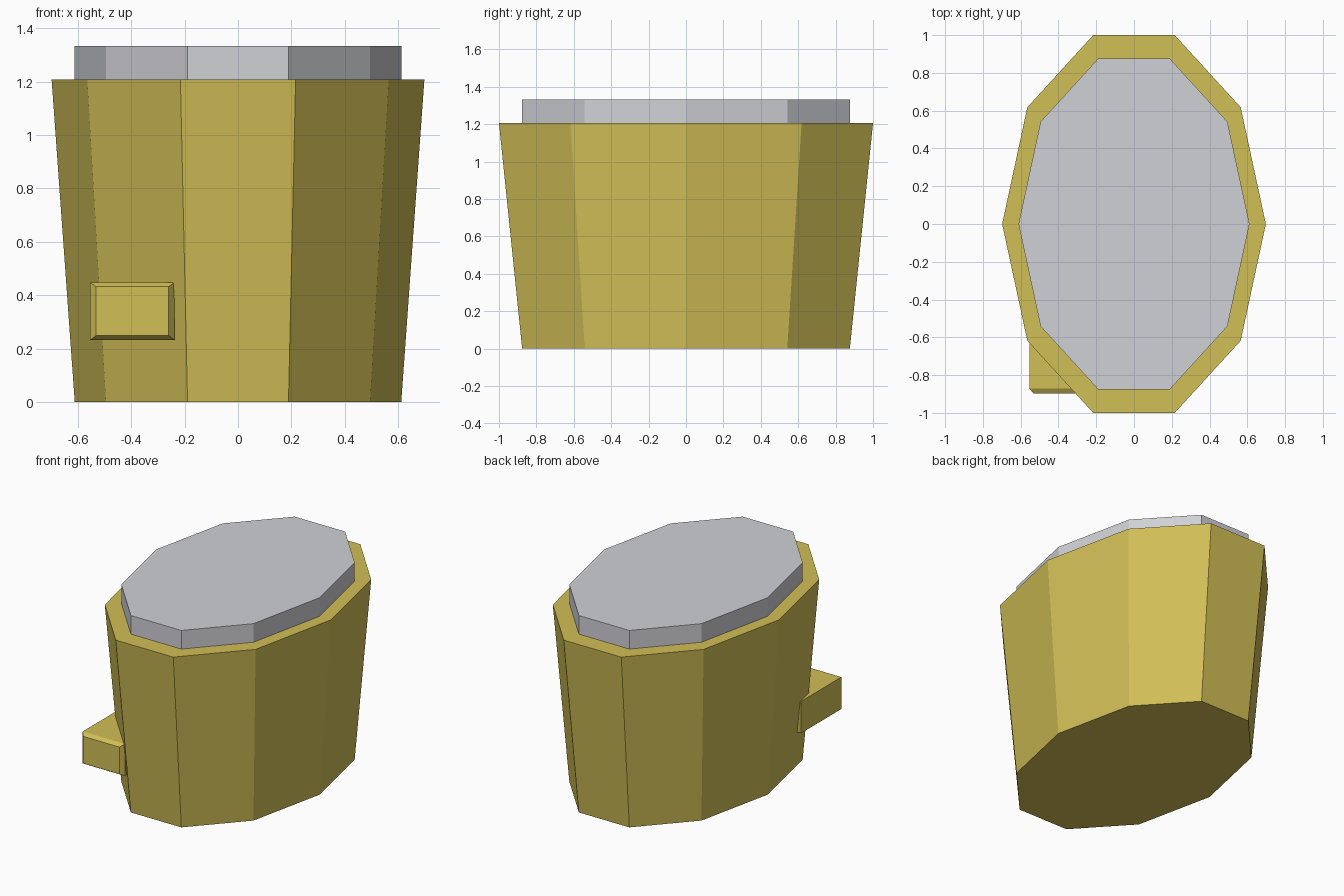
import bpy, bmesh, math

cube = bpy.data.objects.get("Cube")
if cube:
    bpy.data.objects.remove(cube, do_unlink=True)


def material(name, rgb):
    mat = bpy.data.materials.new(name)
    mat.use_nodes = True
    mat.diffuse_color = (*rgb, 1)
    mat.node_tree.nodes["Principled BSDF"].inputs["Base Color"].default_value = (*rgb, 1)
    return mat


def loft(name, rings, mat):
    """Closed flat-shaded solid through rings of equal point count."""
    bm = bmesh.new()
    loops = [[bm.verts.new(p) for p in ring] for ring in rings]
    count = len(loops[0])
    for low, high in zip(loops, loops[1:]):
        for i in range(count):
            j = (i + 1) % count
            bm.faces.new((low[i], low[j], high[j], high[i]))
    bm.faces.new(loops[0][::-1])
    bm.faces.new(loops[-1])
    bmesh.ops.recalc_face_normals(bm, faces=bm.faces)
    mesh = bpy.data.meshes.new(name)
    bm.to_mesh(mesh)
    bm.free()
    mesh.materials.append(mat)
    obj = bpy.data.objects.new(name, mesh)
    bpy.context.collection.objects.link(obj)
    return obj


def decagon(scale, z):
    ry = 1 / math.sin(math.radians(72))
    return [(0.698 * scale * math.cos(math.tau * i / 10),
             ry * scale * math.sin(math.tau * i / 10), z) for i in range(10)]


def rectangle(y, inset):
    x0, x1 = -0.554 + inset, -0.238 - inset
    z0, z1 = 0.232 + inset * 0.75, 0.448 - inset * 0.75
    return [(x0, y, z0), (x1, y, z0), (x1, y, z1), (x0, y, z1)]


yellow = material("mustard yellow", (0.64, 0.52, 0.093))
gray = material("light gray", (0.63, 0.635, 0.67))

# Tapered ten-sided body
loft("body", [decagon(0.876, 0), decagon(1, 1.207)], yellow)

# Straight-sided cap standing on the body
loft("cap", [decagon(0.876, 1.2), decagon(0.876, 1.333)], gray)

# Small block at the front right, chamfered at both ends
loft("side_block", [rectangle(-0.897, 0.022), rectangle(-0.87, 0),
                    rectangle(-0.44, 0), rectangle(-0.41, 0.022)], yellow)
